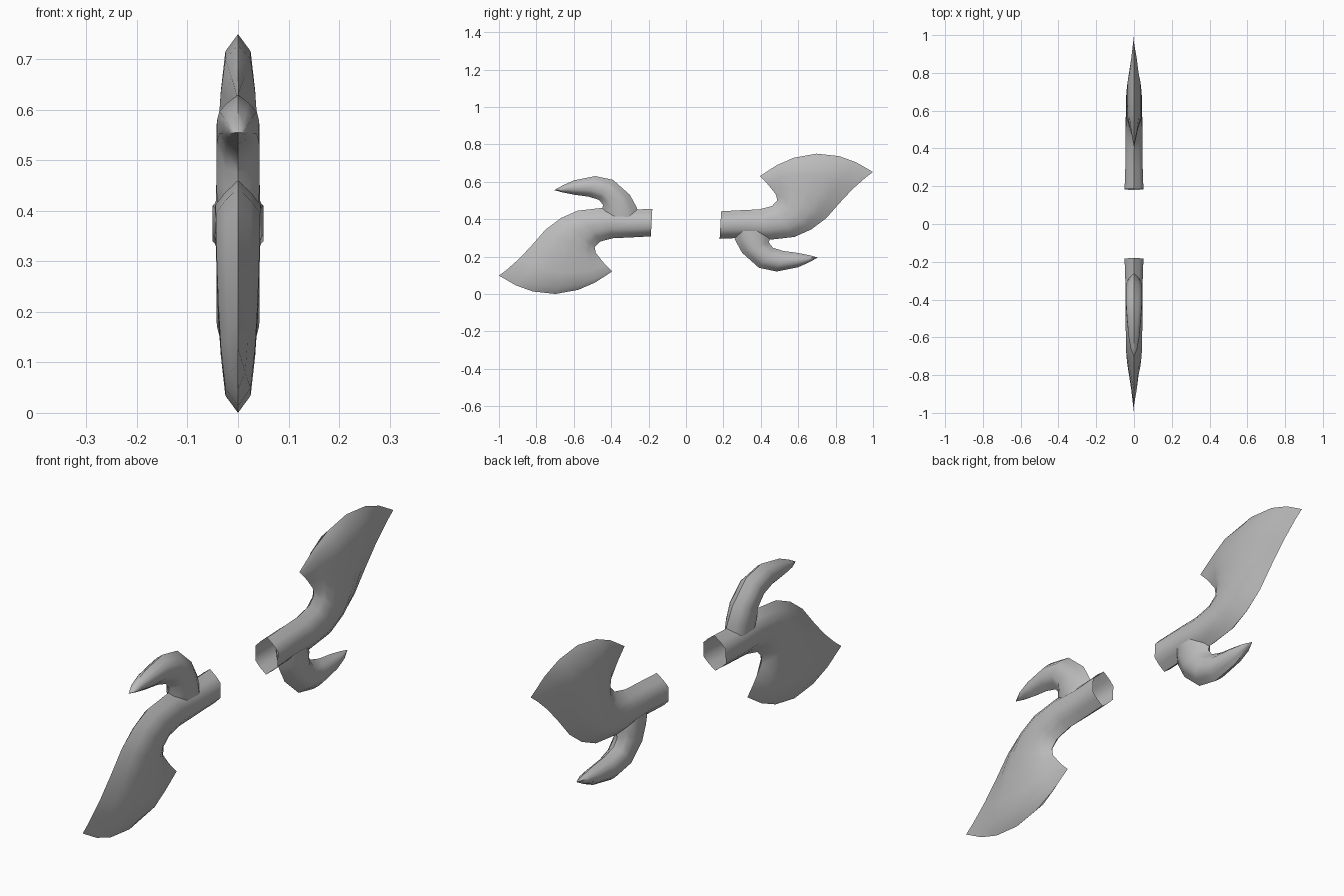
import bpy, bmesh, math
from mathutils import Vector

cube = bpy.data.objects.get("Cube")
if cube:
    bpy.data.objects.remove(cube, do_unlink=True)

steel = bpy.data.materials.new("plain grey")
steel.use_nodes = True
GREY = (0.5, 0.5, 0.5, 1)
steel.diffuse_color = GREY
steel.node_tree.nodes["Principled BSDF"].inputs["Base Color"].default_value = GREY

# Pointed cross-section: position along the section and relative thickness
PROFILE = [(0, 0), (.15, .58), (.3, 1), (.5, 1), (.7, 1), (.85, .58), (1, 0)]


def loft(name, sections):
    """Skin sections given as (upper edge yz, lower edge yz, half thickness, sag)."""
    bm = bmesh.new()
    rings = []
    for top, low, half, sag in sections:
        a, b = Vector((0, *top)), Vector((0, *low))
        side = []
        for t, w in PROFILE:
            p = a.lerp(b, t)
            p.z -= sag * 4 * t * (1 - t)
            side.append((half * w, p.y, p.z))
        other = [(-x, y, z) for x, y, z in side[-2:0:-1]]
        rings.append([bm.verts.new(c) for c in side + other])
    for r, s in zip(rings, rings[1:]):
        n = len(r)
        for i in range(n):
            j = (i + 1) % n
            bm.faces.new((r[i], r[j], s[j], s[i]))
    bmesh.ops.remove_doubles(bm, verts=bm.verts, dist=.0005)
    bmesh.ops.recalc_face_normals(bm, faces=bm.faces)
    mesh = bpy.data.meshes.new(name)
    bm.to_mesh(mesh)
    bm.free()
    mesh.materials.append(steel)
    ob = bpy.data.objects.new(name, mesh)
    bpy.context.collection.objects.link(ob)
    bpy.ops.object.select_all(action='DESELECT')
    ob.select_set(True)
    bpy.context.view_layer.objects.active = ob
    bpy.ops.object.shade_smooth_by_angle(angle=math.radians(50))
    return ob


# Open socket flowing into a broad curved blade
blade = [
    ((-.18, .455), (-.188, .308), .05, 0),
    ((-.30, .45), (-.30, .302), .046, 0),
    ((-.45, .46), (-.39, .298), .045, 0),
    ((-.58, .445), (-.46, .28), .044, 0),
    ((-.67, .405), (-.488, .25), .043, 0),
    ((-.75, .345), (-.482, .22), .042, .01),
    ((-.82, .265), (-.455, .185), .039, .03),
    ((-.89, .19), (-.43, .155), .034, .06),
    ((-.96, .128), (-.405, .13), .025, .095),
    ((-1, .098), (-.395, .12), 0, .109),
]
# Hooked horn rising from the socket
horn = [
    ((-.25, .40), (-.43, .40), .04, 0),
    ((-.262, .46), (-.452, .445), .043, 0),
    ((-.30, .53), (-.443, .475), .043, 0),
    ((-.39, .61), (-.465, .503), .042, 0),
    ((-.485, .63), (-.52, .52), .037, 0),
    ((-.60, .607), (-.60, .531), .028, 0),
    ((-.66, .58), (-.66, .543), .018, 0),
    ((-.705, .555), (-.705, .555), 0, 0),
]

# The rear pair is the front pair turned half round the cross axis
for part, sections in (("blade", blade), ("horn", horn)):
    loft("front_" + part, sections)
    rear = loft("rear_" + part, sections)
    rear.rotation_euler.x = math.pi
    rear.location.z = .75
